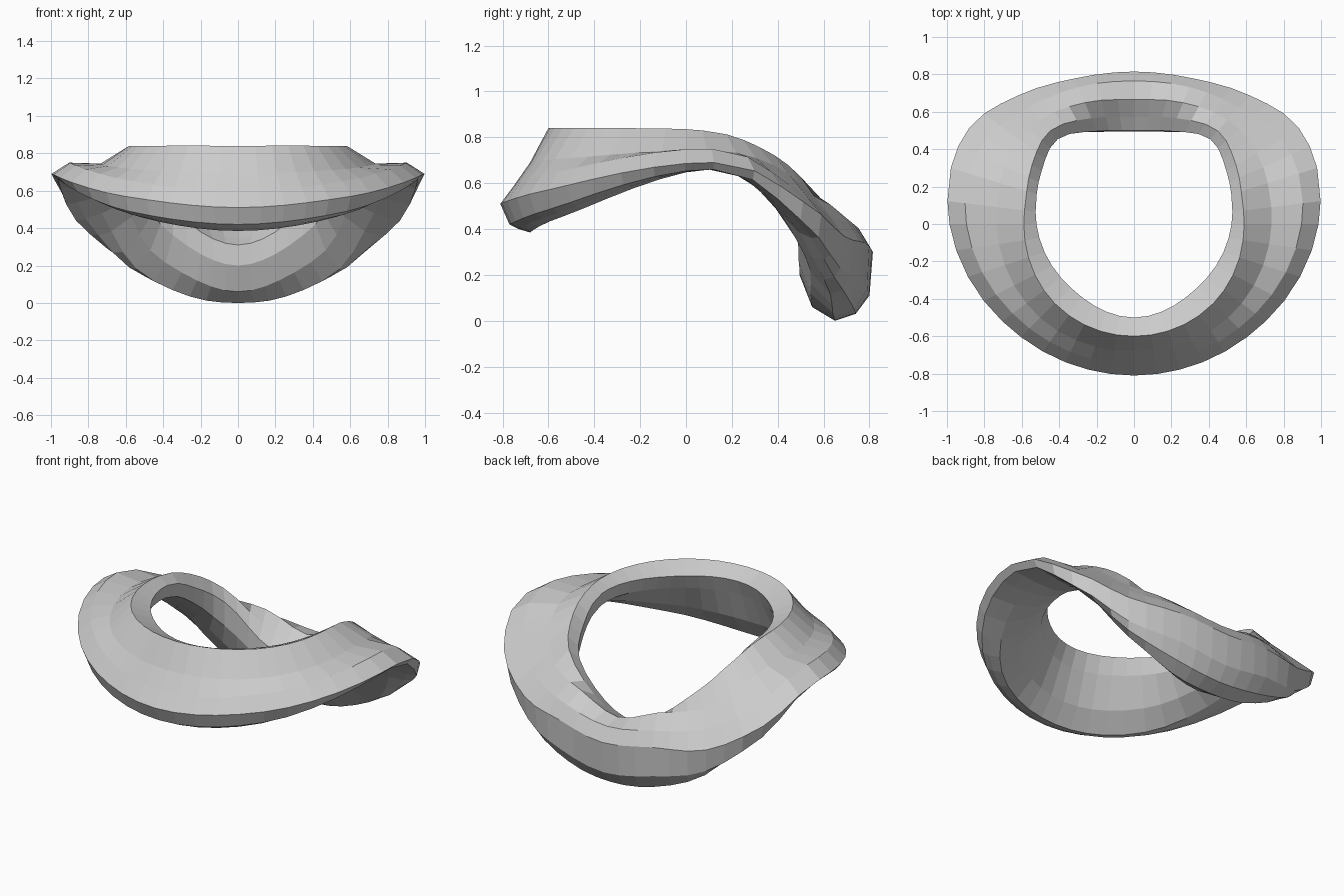
import bpy, bmesh
from math import sin, cos, radians

if "Cube" in bpy.data.objects:
    bpy.data.objects.remove(bpy.data.objects["Cube"])

# Half of the ring: angle from the front, then cross-section as (radius, height)
# Order: hole edge, ridge, saddle, outer crease, outer tip, lower tip, underside x3, inner wall
STATIONS = [
    (0,   [(.50, .79), (.60, .84), (.68, .69), (.75, .59), (.81, .51), (.77, .42), (.73, .40), (.68, .385), (.61, .50), (.54, .69)]),
    (45,  [(.48, .79), (.60, .84), (.71, .71), (.79, .65), (.855, .57), (.825, .49), (.79, .47), (.74, .46), (.63, .55), (.52, .70)]),
    (97,  [(.53, .79), (.59, .83), (.74, .745), (.91, .75), (1.005, .69), (.97, .66), (.90, .66), (.80, .66), (.66, .67), (.54, .71)]),
    (120, [(.57, .70), (.63, .76), (.76, .68), (.91, .59), (1.02, .52), (1.0, .44), (.94, .45), (.84, .48), (.70, .54), (.58, .60)]),
    (138, [(.61, .57), (.67, .63), (.75, .545), (.84, .46), (.925, .37), (.905, .23), (.87, .19), (.81, .18), (.70, .28), (.62, .42)]),
    (158, [(.535, .38), (.61, .44), (.70, .49), (.79, .42), (.84, .34), (.835, .16), (.78, .07), (.69, .035), (.585, .12), (.53, .26)]),
    (180, [(.50, .31), (.57, .345), (.665, .40), (.765, .38), (.815, .30), (.80, .11), (.74, .03), (.65, .0), (.55, .06), (.495, .20)]),
]
SPANS = [5, 6, 3, 3, 3, 3]
N = len(STATIONS[0][1])


def spline(a, b, c, d, t):
    return 0.5 * (2*b + (c - a)*t + (2*a - 5*b + 4*c - d)*t*t + (3*b - a - 3*c + d)*t**3)


def station(i):
    # Mirror the stations past both ends so the ring closes smoothly
    if i < 0:
        return -STATIONS[-i][0], STATIONS[-i][1]
    n = len(STATIONS) - 1
    if i > n:
        return 360 - STATIONS[2*n - i][0], STATIONS[2*n - i][1]
    return STATIONS[i]


def section(i, t):
    s = [station(i + k) for k in (-1, 0, 1, 2)]
    ang = spline(*[q[0] for q in s], t)
    pts = [tuple(spline(*[q[1][j][k] for q in s], t) for k in (0, 1)) for j in range(N)]
    return radians(ang), pts


# Sections from front to back, then mirrored to the other side
half = [section(i, k / n) for i, n in enumerate(SPANS) for k in range(n)]
half.append((radians(180), STATIONS[-1][1]))
full = half + [(-a, p) for a, p in reversed(half[1:-1])]

# Twisted ring skin
bm = bmesh.new()
rings = [[bm.verts.new((r * sin(a), -r * cos(a), z)) for r, z in pts] for a, pts in full]
for i, ring in enumerate(rings):
    nxt = rings[(i + 1) % len(rings)]
    for j in range(N):
        k = (j + 1) % N
        bm.faces.new((ring[j], nxt[j], nxt[k], ring[k]))
bmesh.ops.recalc_face_normals(bm, faces=bm.faces)
mesh = bpy.data.meshes.new("curved_ring")
bm.to_mesh(mesh)
bm.free()
bpy.context.collection.objects.link(bpy.data.objects.new("curved_ring", mesh))
